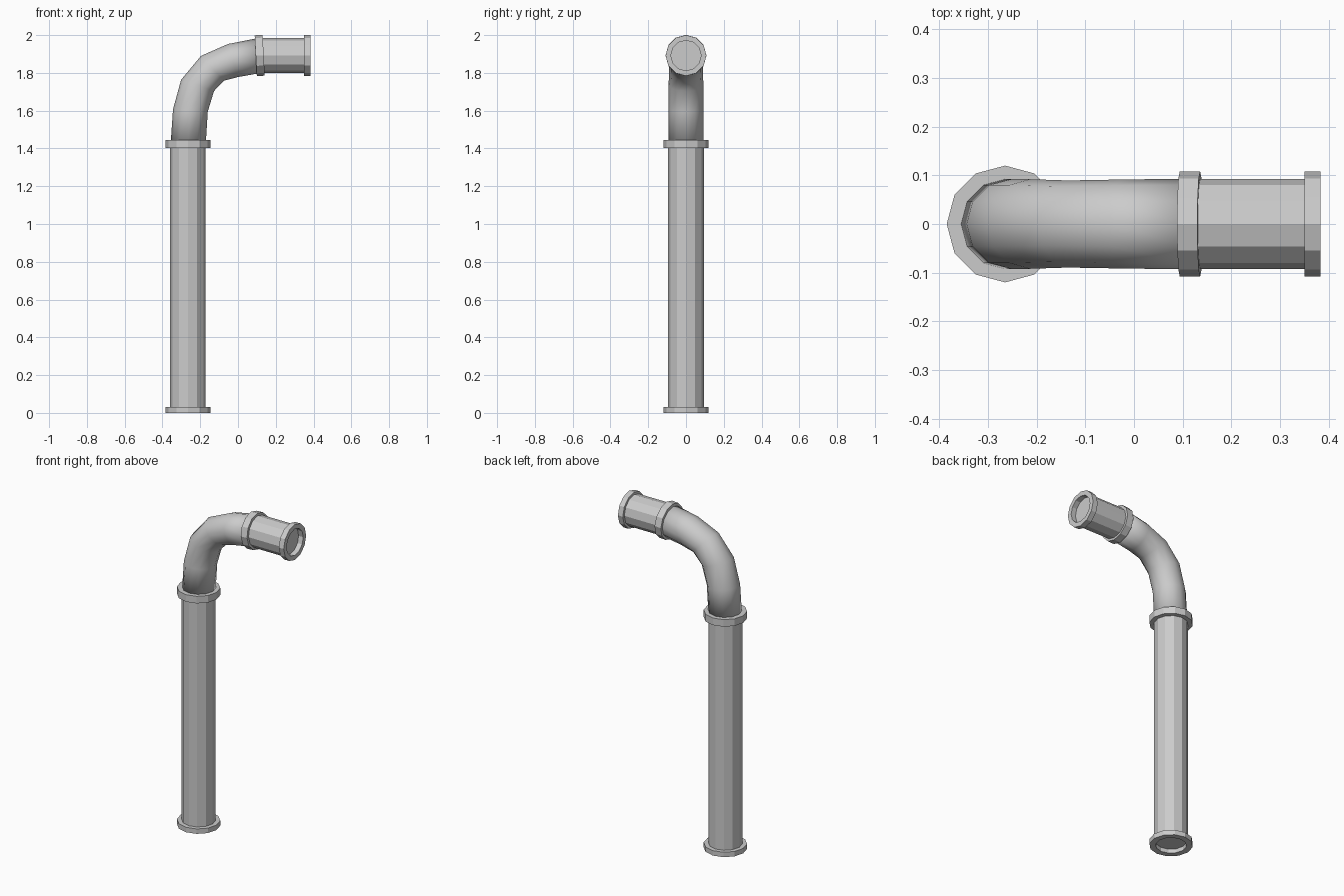
import bpy, bmesh, math
from mathutils import Vector, Matrix

if "Cube" in bpy.data.objects:
    bpy.data.objects.remove(bpy.data.objects["Cube"])

SIDES = 12
PX = -0.265   # axis of the upright pipe
HZ = 1.892    # axis height of the outlet pipe


def finish(name, bm, smooth=False):
    bmesh.ops.recalc_face_normals(bm, faces=bm.faces)
    me = bpy.data.meshes.new(name)
    bm.to_mesh(me)
    bm.free()
    for p in me.polygons:
        p.use_smooth = smooth
    ob = bpy.data.objects.new(name, me)
    bpy.context.collection.objects.link(ob)
    return ob


def loft(name, rings, closed=False, caps=True, smooth=False):
    """Skin a list of rings, each given as (centre, in-plane radius vector)."""
    bm = bmesh.new()
    loops = []
    for c, u in rings:
        side = Vector((0, 1, 0)) * u.length
        loops.append([bm.verts.new(c + u * math.cos(a) + side * math.sin(a))
                      for a in (2 * math.pi * i / SIDES for i in range(SIDES))])
    pairs = list(zip(loops, loops[1:]))
    if closed:
        pairs.append((loops[-1], loops[0]))
    for a, b in pairs:
        for i in range(SIDES):
            j = (i + 1) % SIDES
            bm.faces.new((a[i], a[j], b[j], b[i]))
    if caps and not closed:
        bm.faces.new(loops[0])
        bm.faces.new(loops[-1])
    return finish(name, bm, smooth)


def turned(name, origin, tilt, profile, closed=False):
    """Revolve (radius, distance) pairs about an axis tilted from z towards x."""
    rot = Matrix.Rotation(math.radians(tilt), 3, 'Y')
    axis, u = rot @ Vector((0, 0, 1)), rot @ Vector((1, 0, 0))
    return loft(name, [(Vector(origin) + axis * h, u * r) for r, h in profile], closed)


def collar(name, origin, tilt, outer, bore, depth):
    turned(name, origin, tilt,
           [(bore, 0), (outer, 0), (outer, depth), (bore, depth)], True)


# Straight pipes
turned("upright_pipe", (PX, 0, 0), 0, [(0.094, 0.025), (0.094, 1.42)])
turned("outlet_pipe", (0, 0, HZ), 90, [(0.093, 0.115), (0.093, 0.352)])

# Collars
collar("base_collar", (PX, 0, 0), 0, 0.12, 0.085, 0.03)
collar("upright_collar", (PX, 0, 1.402), 0, 0.12, 0.085, 0.043)
collar("elbow_collar", (0.094, 0, HZ - 0.001), 87, 0.108, 0.085, 0.042)
collar("outlet_collar", (0.35, 0, HZ), 90, 0.108, 0.08, 0.033)

# Elbow: inner and outer silhouette points of each ring
bend = [((-0.171, 1.42), (-0.357, 1.42)),
        ((-0.160, 1.595), (-0.344, 1.608)),
        ((-0.127, 1.704), (-0.301, 1.764)),
        ((-0.074, 1.759), (-0.196, 1.890)),
        ((0.000, 1.778), (-0.053, 1.953)),
        ((0.118, 1.799), (0.110, 1.985))]
rings = []
for (xi, zi), (xo, zo) in bend:
    a, b = Vector((xi, 0, zi)), Vector((xo, 0, zo))
    rings.append(((a + b) / 2, (a - b) / 2))
loft("elbow", rings, smooth=True)
